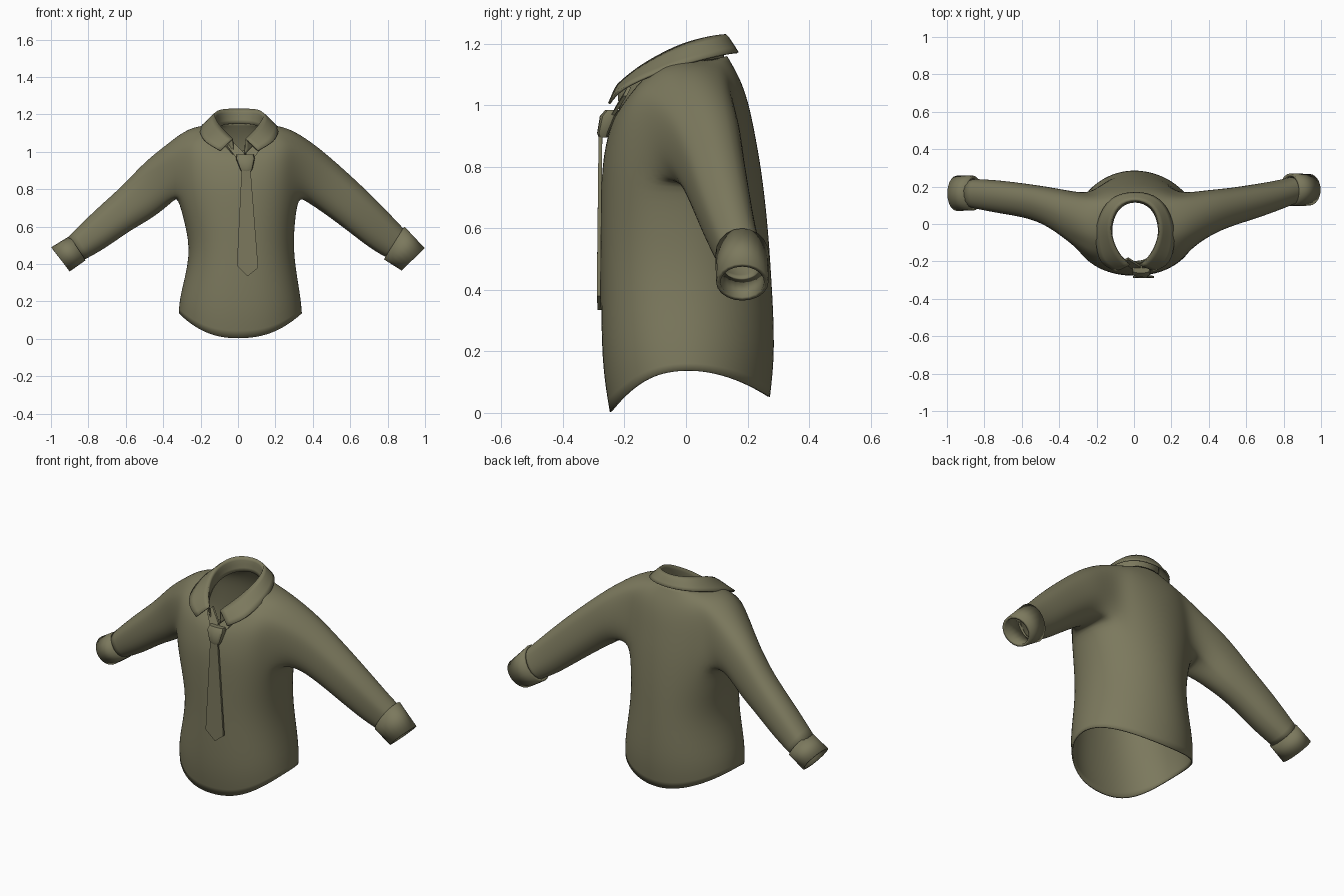
import bpy, bmesh, math
from mathutils import Vector

if "Cube" in bpy.data.objects:
    bpy.data.objects.remove(bpy.data.objects["Cube"])

cloth = bpy.data.materials.new("olive_cloth")
cloth.diffuse_color = (0.2, 0.19, 0.11, 1)
cloth.use_nodes = True
cloth.node_tree.nodes["Principled BSDF"].inputs["Base Color"].default_value = cloth.diffuse_color


def finish(bm, name, subsurf=0, thick=0.0, smooth=True, offset=-1):
    bmesh.ops.recalc_face_normals(bm, faces=bm.faces)
    me = bpy.data.meshes.new(name)
    bm.to_mesh(me)
    bm.free()
    ob = bpy.data.objects.new(name, me)
    bpy.context.collection.objects.link(ob)
    me.materials.append(cloth)
    if smooth:
        for p in me.polygons:
            p.use_smooth = True
    else:
        bpy.ops.object.select_all(action='DESELECT')
        ob.select_set(True)
        bpy.context.view_layer.objects.active = ob
        bpy.ops.object.shade_smooth_by_angle(angle=math.radians(35))
    if subsurf:
        m = ob.modifiers.new("subsurf", 'SUBSURF')
        m.levels = m.render_levels = subsurf
        m.boundary_smooth = 'PRESERVE_CORNERS'
    if thick:
        m = ob.modifiers.new("solidify", 'SOLIDIFY')
        m.thickness, m.offset = thick, offset
    return ob


def skin(bm, a, b, closed=True):
    n = len(a)
    return [bm.faces.new((a[i], a[(i + 1) % n], b[(i + 1) % n], b[i]))
            for i in range(n if closed else n - 1)]


def spow(v, e):
    return math.copysign(abs(v) ** e, v)


def sleeve_ring(side, ring, angles):
    """Ellipse through a top and bottom (x, z) point with a front/back y."""
    tx, tz, bx, bz, yf, yb = ring
    c = Vector((side * (tx + bx) / 2, (yf + yb) / 2, (tz + bz) / 2))
    up = Vector((side * (tx - bx) / 2, 0, (tz - bz) / 2))
    return [c + up * math.sin(a) + Vector((0, (yb - yf) / 2 * math.cos(a), 0)) for a in angles]


# Torso rings: z front, z side, z back, half width left, right, y front, y back
RINGS = [
    (0.00, 0.14, 0.05, .320, .345, -.250, .276),
    (0.16, 0.23, 0.20, .315, .338, -.278, .294),
    (0.45, 0.45, 0.45, .252, .297, -.278, .280),
    (0.62, 0.62, 0.62, .287, .305, -.280, .268),
    (0.77, 0.76, 0.79, .325, .325, -.277, .248),
    (0.85, 0.90, 0.91, .335, .335, -.268, .226),
    (0.93, 1.06, 1.01, .325, .335, -.248, .205),
    (0.97, 1.135, 1.09, .265, .270, -.228, .176),
    (1.00, 1.145, 1.16, .135, .155, -.205, .135),
]
N = 24
SLEEVES = {
    1: [(.40, 1.05, .36, .735, -.09, .195), (.52, .95, .46, .67, -.03, .200),
        (.70, .785, .60, .565, .02, .222), (.83, .65, .715, .475, .07, .240),
        (.90, .575, .80, .43, .10, .260)],
    -1: [(.375, 1.045, .345, .735, -.10, .195), (.50, .950, .45, .645, -.01, .212),
         (.62, .815, .575, .58, .03, .228), (.76, .695, .71, .48, .05, .245),
         (.92, .535, .825, .42, .08, .250)],
}
CUFFS = {
    1: [(.89, .60, .78, .425, .095, .270), (.998, .485, .875, .365, .098, .268)],
    -1: [(.90, .55, .815, .42, .072, .258), (.998, .49, .90, .36, .070, .258)],
}

# Shirt body with sleeves grown out of armholes
bm = bmesh.new()
grid = []
for zf, zs, zb, xl, xr, yf, yb in RINGS:
    row = []
    for i in range(N):
        a = 2 * math.pi * i / N
        # back is a plain ellipse, front is a little squarer
        e = 1.0 if math.sin(a) > 0 and zs < 1.1 else .86
        c, s = spow(math.cos(a), e), spow(math.sin(a), e)
        zend = zb if s > 0 else zf
        row.append(bm.verts.new((c * (xr if c > 0 else xl), s * (yb if s > 0 else -yf),
                                 zs + (zend - zs) * math.sin(a) ** 2)))
    grid.append(row)
holes = {1: [i % N for i in range(-2, 3)], -1: list(range(9, 14))}
for r in range(len(grid) - 1):
    for i in range(N):
        if 4 <= r < 7 and (i in holes[1] or i in holes[-1]):
            continue
        j = (i + 1) % N
        bm.faces.new((grid[r][i], grid[r][j], grid[r + 1][j], grid[r + 1][i]))
for side, cols in holes.items():
    ends = cols + [(cols[-1] + 1) % N]
    loop = [grid[r][i] for r in range(4, 8) for i in ends
            if r in (4, 7) or i in (ends[0], ends[-1])]
    mid = sum((v.co for v in loop), Vector()) / len(loop)

    def angle(v):
        return math.atan2(v.co.z - mid.z, v.co.y - mid.y)
    loop.sort(key=angle)
    angles = [angle(v) for v in loop]
    prev = loop
    for ring in SLEEVES[side]:
        cur = [bm.verts.new(p) for p in sleeve_ring(side, ring, angles)]
        skin(bm, prev, cur)
        prev = cur
for v in [v for v in bm.verts if not v.link_faces]:
    bm.verts.remove(v)
finish(bm, "shirt_body", subsurf=2, thick=.007)

# Cuffs
for side, name in ((1, "cuff_right"), (-1, "cuff_left")):
    bm = bmesh.new()
    angles = [2 * math.pi * i / 20 for i in range(20)]
    a, b = [[bm.verts.new(p) for p in sleeve_ring(side, r, angles)] for r in CUFFS[side]]
    skin(bm, a, b)
    finish(bm, name, thick=.014, smooth=False)

# Folded collar: neck edge, fold, outer edge, from centre back to front tip
COLLAR = [
    ((0, .130, 1.155), (0, .142, 1.230), (0, .178, 1.170)),
    ((.09, .095, 1.145), (.10, .105, 1.230), (.138, .148, 1.172)),
    ((.13, .00, 1.125), (.138, .00, 1.208), (.205, .02, 1.142)),
    ((.125, -.09, 1.075), (.122, -.09, 1.165), (.212, -.09, 1.108)),
    ((.085, -.17, 1.025), (.085, -.165, 1.120), (.192, -.215, 1.055)),
    ((.03, -.215, .985), (.035, -.222, 1.070), (.10, -.250, 1.005)),
]
bm = bmesh.new()
crease = bm.edges.layers.float.new("crease_edge")
stations = [(s, -1) for s in COLLAR[:0:-1]] + [(s, 1) for s in COLLAR]
prev = None
for pts, side in stations:
    cur = [bm.verts.new((side * x + .006, y, z)) for x, y, z in pts]
    if prev:
        skin(bm, prev, cur, closed=False)
        bm.edges.get((prev[1], cur[1]))[crease] = .85
    prev = cur
finish(bm, "collar", subsurf=2, thick=.008, offset=0)


def slab(name, outline, depth):
    """Extrude a flat outline of (x, y, z) points backwards."""
    bm = bmesh.new()
    f = bm.faces.new([bm.verts.new(p) for p in outline])
    ext = bmesh.ops.extrude_face_region(bm, geom=[f])
    bmesh.ops.translate(bm, vec=(0, depth, 0),
                        verts=[v for v in ext['geom'] if isinstance(v, bmesh.types.BMVert)])
    return finish(bm, name, smooth=False)


# Tie blade
slab("tie_blade", [(.02, -.284, .92), (.066, -.284, .92), (.108, -.290, .38),
                   (.052, -.287, .335), (-.006, -.290, .39)], .012)

# Tie knot
bm = bmesh.new()
rows = []
for z, x0, x1, yf, yb in ((.895, .018, .070, -.284, -.255), (.91, .010, .078, -.289, -.25),
                          (.965, -.012, .090, -.280, -.225), (.985, -.008, .084, -.262, -.215)):
    w = (x1 - x0) / 2
    cx, cy, d = (x0 + x1) / 2, (yf + yb) / 2, (yb - yf) / 2
    rows.append([bm.verts.new((cx + w * spow(math.cos(k * math.pi / 6), .6),
                               cy + d * spow(math.sin(k * math.pi / 6), .6), z)) for k in range(12)])
for a, b in zip(rows, rows[1:]):
    skin(bm, a, b)
bm.faces.new(rows[0])
bm.faces.new(rows[-1])
finish(bm, "tie_knot", smooth=False)

# Tie bands running up under the collar
for side, name in ((-1, "tie_band_left"), (1, "tie_band_right")):
    slab(name, [(.038 + side * x, y, z) for x, y, z in
                ((.00, -.250, .955), (.045, -.245, .965), (.095, -.205, 1.03),
                 (.07, -.190, 1.06), (.005, -.230, .995))], .012)
